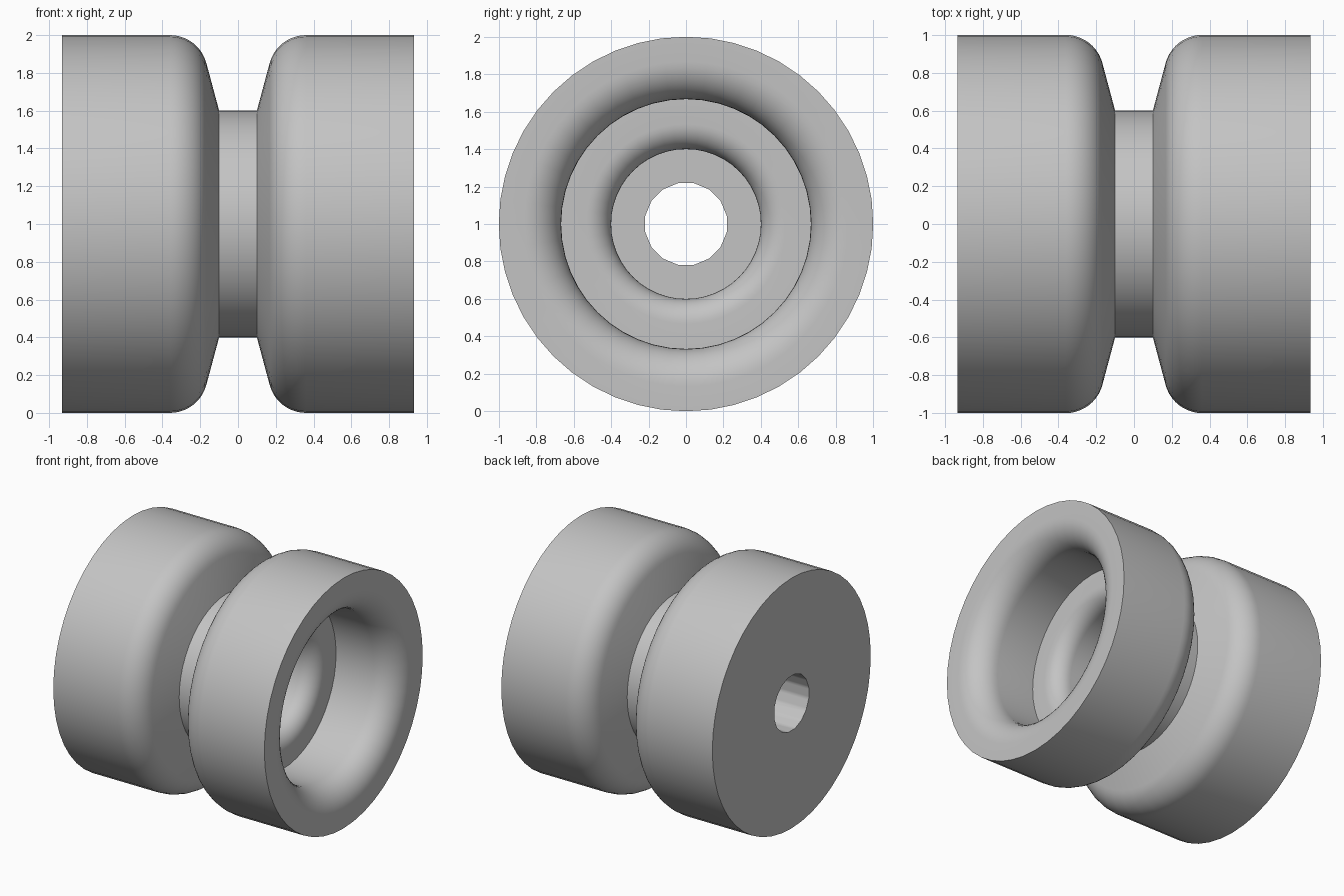
import bpy, bmesh
from math import sin, cos, tan, radians, pi
from mathutils import Matrix, Vector

cube = bpy.data.objects.get("Cube")
if cube:
    bpy.data.objects.remove(cube, do_unlink=True)

grey = bpy.data.materials.new("plain grey")
grey.use_nodes = True
grey.diffuse_color = (0.55, 0.55, 0.55, 1)
grey.node_tree.nodes["Principled BSDF"].inputs["Base Color"].default_value = grey.diffuse_color

HALF = 0.933      # half length along the axle
GROOVE = 0.1      # half width of the groove floor
FILLET = 0.2


def arc(cx, cr, radius, start, end, steps=10):
    """Points of a fillet in (axial, radial) coordinates."""
    angles = [radians(start + (end - start) * i / steps) for i in range(steps + 1)]
    return [(cx + radius * cos(a), cr + radius * sin(a)) for a in angles]


def revolve(name, profile, segments, turn=0.0):
    """Spin a profile about the x axis through the wheel centre."""
    bm = bmesh.new()
    spin_start = Matrix.Rotation(turn, 3, 'X')
    verts = [bm.verts.new(spin_start @ Vector((x, 0, r))) for x, r in profile]
    edges = [bm.edges.new(pair) for pair in zip(verts, verts[1:])]
    bmesh.ops.spin(bm, geom=verts + edges, cent=(0, 0, 0), axis=(1, 0, 0),
                   angle=2 * pi, steps=segments, use_merge=True)
    bmesh.ops.remove_doubles(bm, verts=bm.verts, dist=1e-5)
    bmesh.ops.recalc_face_normals(bm, faces=bm.faces)
    mesh = bpy.data.meshes.new(name)
    bm.to_mesh(mesh)
    bm.free()
    mesh.materials.append(grey)
    obj = bpy.data.objects.new(name, mesh)
    obj.location.z = 1
    bpy.context.collection.objects.link(obj)
    return obj


# Rounded, sloped shoulder of the groove on the +x side; the -x side mirrors it
slope = 15
tangent = FILLET * tan(radians((90 - slope) / 2))
shoulder_x = GROOVE + 0.4 * tan(radians(slope)) + tangent
shoulder = [(GROOVE, 0.6)] + arc(shoulder_x, 1 - FILLET, FILLET, 180 - slope, 90)
mirrored = [(-x, r) for x, r in reversed(shoulder)]

# Stepped recess in the +x end, with a rounded mouth on each step
bore = 0.667
inner_bore = 0.4
inner_fillet = 0.133
floor = 0.4
recess = arc(HALF - FILLET, bore + FILLET, FILLET, 0, -90) + [(floor, bore)]
recess += arc(floor - inner_fillet, inner_bore + inner_fillet, inner_fillet, 0, -90)
recess += [(-0.4, inner_bore), (-0.4, 0)]

profile = [(-HALF, 0), (-HALF, 1)] + mirrored + shoulder + [(HALF, 1)] + recess
wheel = revolve("grooved_wheel", profile, 48)

# Axle hole, cut right through
cutter = revolve("axle_hole_cutter", [(-1.2, 0), (-1.2, 0.222), (0.2, 0.222), (0.2, 0)],
                 16, pi / 16)
cutter.hide_render = True
cut = wheel.modifiers.new("axle hole", 'BOOLEAN')
cut.operation = 'DIFFERENCE'
cut.solver = 'EXACT'
cut.object = cutter

bpy.ops.object.select_all(action='DESELECT')
wheel.select_set(True)
bpy.context.view_layer.objects.active = wheel
bpy.ops.object.modifier_apply(modifier=cut.name)
bpy.data.objects.remove(cutter, do_unlink=True)
bpy.ops.object.shade_smooth_by_angle(angle=radians(30))
